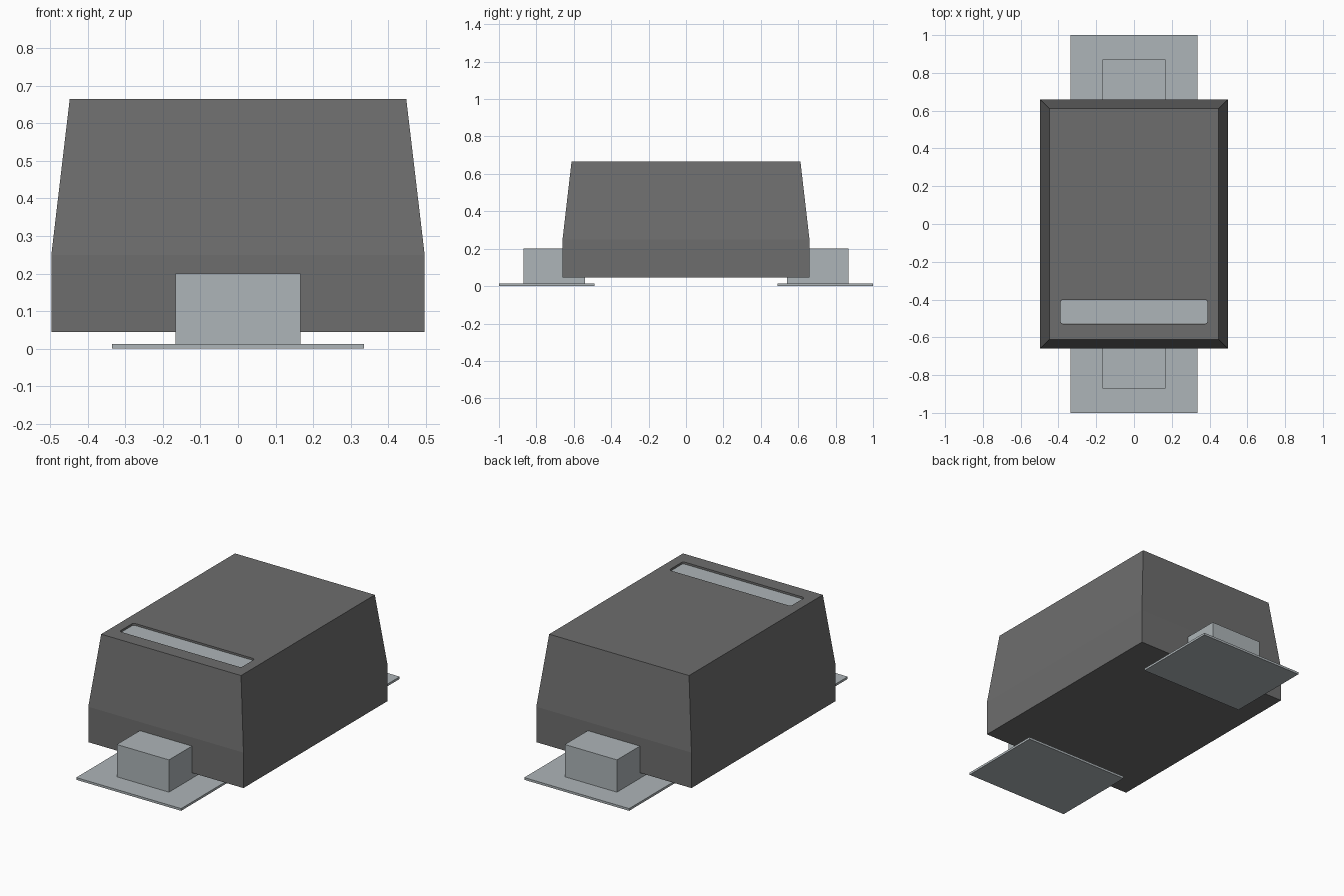
import bpy, bmesh, math

if "Cube" in bpy.data.objects:
    bpy.data.objects.remove(bpy.data.objects["Cube"])


def material(name, rgb):
    m = bpy.data.materials.new(name)
    m.diffuse_color = (*rgb, 1)
    m.use_nodes = True
    m.node_tree.nodes["Principled BSDF"].inputs["Base Color"].default_value = m.diffuse_color
    return m


DARK = material("dark_grey_resin", (0.155, 0.155, 0.155))
METAL = material("pale_metal", (0.42, 0.46, 0.48))


def loft(name, rings, mat):
    """Closed solid through a stack of matching horizontal rings."""
    bm = bmesh.new()
    loops = [[bm.verts.new(p) for p in ring] for ring in rings]
    n = len(loops[0])
    for a, b in zip(loops, loops[1:]):
        for i in range(n):
            j = (i + 1) % n
            bm.faces.new((a[i], a[j], b[j], b[i]))
    bm.faces.new(loops[0][::-1])
    bm.faces.new(loops[-1])
    mesh = bpy.data.meshes.new(name)
    bm.to_mesh(mesh)
    bm.free()
    mesh.materials.append(mat)
    obj = bpy.data.objects.new(name, mesh)
    bpy.context.collection.objects.link(obj)
    return obj


def rect(x0, x1, y0, y1, z):
    return [(x0, y0, z), (x1, y0, z), (x1, y1, z), (x0, y1, z)]


def rounded(hx, hy, cy, r, z, steps=4):
    ring = []
    for k, (sx, sy) in enumerate([(1, 1), (-1, 1), (-1, -1), (1, -1)]):
        for s in range(steps + 1):
            a = math.pi / 2 * (k + s / steps)
            ring.append((sx * (hx - r) + r * math.cos(a),
                         cy + sy * (hy - r) + r * math.sin(a), z))
    return ring


# Moulded body: straight base, tapered upper part
body = loft("body", [rect(-0.497, 0.497, -0.66, 0.66, 0.045),
                     rect(-0.497, 0.497, -0.66, 0.66, 0.25),
                     rect(-0.448, 0.448, -0.612, 0.612, 0.665)], DARK)

# Shallow slot in the top for the polarity band
cutter = loft("slot_cutter", [rounded(0.39, 0.064, -0.465, 0.015, z)
                              for z in (0.65, 0.70)], DARK)
cutter.hide_render = True
cutter.hide_viewport = True
cut = body.modifiers.new("slot", "BOOLEAN")
cut.operation = "DIFFERENCE"
cut.solver = "EXACT"
cut.object = cutter

# Marking band lying on the slot floor
loft("marking_band", [rounded(0.389, 0.063, -0.465, 0.015, z)
                      for z in (0.648, 0.654)], METAL)

# Terminal block and solder pad at each end
for side, s in (("front", -1), ("back", 1)):
    y0, y1 = sorted((s * 0.54, s * 0.87))
    loft(side + "_terminal", [rect(-0.167, 0.167, y0, y1, z)
                              for z in (0.013, 0.2)], METAL)
    y0, y1 = sorted((s * 0.49, s * 1.0))
    loft(side + "_pad", [rect(-0.336, 0.336, y0, y1, z)
                         for z in (0.0, 0.013)], METAL)
